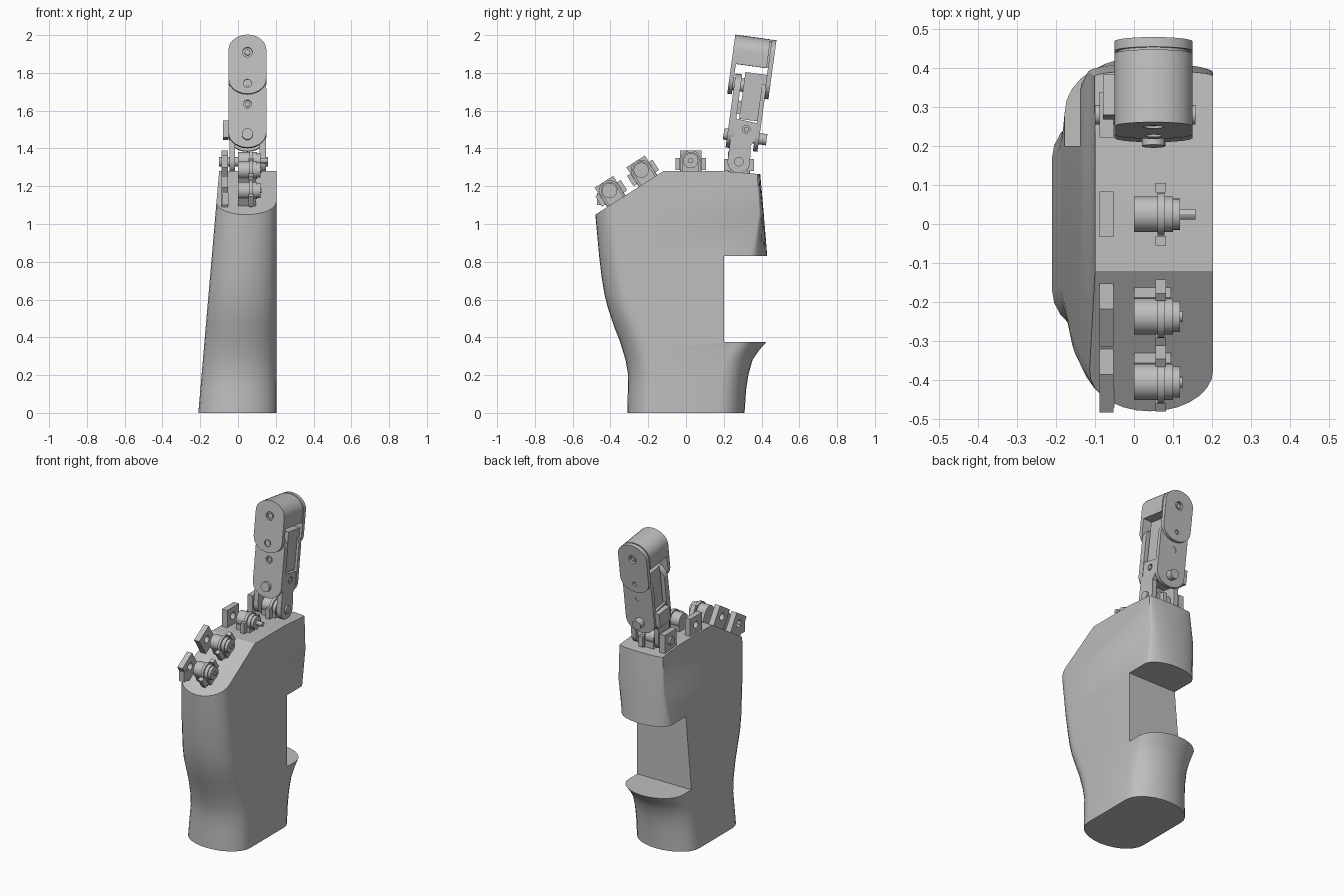
import bpy, bmesh, math
from mathutils import Matrix, Vector

if "Cube" in bpy.data.objects:
    bpy.data.objects.remove(bpy.data.objects["Cube"])

grey = bpy.data.materials.new("plain_grey")
grey.diffuse_color = (0.52, 0.52, 0.52, 1)
grey.use_nodes = True
grey.node_tree.nodes["Principled BSDF"].inputs["Base Color"].default_value = grey.diffuse_color


def finish(name, bm):
    bmesh.ops.recalc_face_normals(bm, faces=bm.faces[:])
    me = bpy.data.meshes.new(name)
    bm.to_mesh(me)
    bm.free()
    ob = bpy.data.objects.new(name, me)
    bpy.context.collection.objects.link(ob)
    me.materials.append(grey)
    return ob


def loft(name, rings):
    bm = bmesh.new()
    rows = [[bm.verts.new(p) for p in r] for r in rings]
    n = len(rows[0])
    for a, b in zip(rows, rows[1:]):
        for i in range(n):
            j = (i + 1) % n
            bm.faces.new((a[i], a[j], b[j], b[i]))
    bm.faces.new(rows[0])
    bm.faces.new(rows[-1])
    return bm


def prism(name, pts, lo, hi, axis, M=Matrix()):
    """Extrude a 2D outline along x (outline in y,z) or along y (outline in x,z)."""
    def put(a, b, c):
        return M @ Vector((c, a, b) if axis == 'x' else (a, c, b))
    return finish(name, loft(name, [[put(a, b, c) for a, b in pts] for c in (lo, hi)]))


def circle(a, b, r, n=28):
    return [(a + r * math.cos(2 * math.pi * i / n), b + r * math.sin(2 * math.pi * i / n)) for i in range(n)]


def rect(a0, a1, b0, b1):
    return [(a0, b0), (a1, b0), (a1, b1), (a0, b1)]


def capsule(cx, w, b0, b1, d0, d1, n=14):
    """Outline with curved ends of depth d0 (low end) and d1 (high end)."""
    top = [(cx + w * math.cos(math.pi * i / n), b1 - d1 + d1 * math.sin(math.pi * i / n)) for i in range(n + 1)]
    low = [(cx - w * math.cos(math.pi * i / n), b0 + d0 - d0 * math.sin(math.pi * i / n)) for i in range(n + 1)]
    return top + low


def cut(ob, cutter):
    m = ob.modifiers.new("cut", 'BOOLEAN')
    m.object, m.operation, m.solver = cutter, 'DIFFERENCE', 'EXACT'
    bpy.context.view_layer.objects.active = ob
    bpy.ops.object.modifier_apply(modifier=m.name)
    bpy.data.objects.remove(cutter)


# Palm and wrist: stacked sections (z, front y, back y, front depth, back depth)
levels = [(0, -.31, .31, .14, .14), (.12, -.308, .318, .14, .14), (.2, -.306, .33, .14, .14),
          (.28, -.32, .352, .14, .14), (.33, -.335, .385, .14, .14), (.38, -.35, .43, .14, .14),
          (.46, -.382, .43, .14, .13), (.55, -.412, .43, .13, .12), (.63, -.432, .43, .13, .11),
          (.72, -.447, .43, .13, .1), (.83, -.46, .43, .12, .09), (1.05, -.48, .412, .11, .025),
          (1.32, -.495, .388, .11, .012)]
rings = []
for z, yf, yb, df, db in levels:
    xl = -.21 + .086 * z
    cx, w = (xl + .203) / 2, (.203 - xl) / 2
    rings.append([(x, y, z) for x, y in capsule(cx, w, yf, yb, df, db)])
bm = loft("palm", rings)
# Slanted knuckle line on top
for co, no in (((0, -.12, 1.28), (0, -.539, .842)), ((0, 0, 1.28), (0, 0, 1)), ((0, .19, 1.28), (0, .08, 1))):
    r = bmesh.ops.bisect_plane(bm, geom=bm.verts[:] + bm.edges[:] + bm.faces[:], plane_co=co,
                               plane_no=no, clear_outer=True)
    edges = [e for e in r['geom_cut'] if isinstance(e, bmesh.types.BMEdge)]
    bmesh.ops.contextual_create(bm, geom=edges)
palm = finish("palm", bm)
# Thumb opening
cut(palm, prism("thumb_cutter", rect(.2, .7, .375, .83), -.5, .5, 'x'))


# Knuckle drives: origin on the pivot, local z is the surface normal
def knuckle(i, y, z, tilt, shaft=False):
    M = Matrix.Translation((0, y, z)) @ Matrix.Rotation(tilt, 4, 'X')
    n = f"knuckle_{i}_"
    arch = [(-.055, -.085), (.055, -.085)] + [(.055 * math.cos(math.pi * k / 12), .055 * math.sin(math.pi * k / 12))
                                             for k in range(13)]
    prism(n + "motor", circle(0, 0, .046), 0, .1, 'x', M)
    prism(n + "cradle", rect(-.045, .045, -.085, -.02), 0, .095, 'x', M)
    prism(n + "yoke", arch, .06, .078, 'x', M)
    for s in (-1, 1):
        prism(n + "yoke_ear", rect(s * .068 - .012, s * .068 + .012, -.05, .015), .055, .082, 'x', M)
    prism(n + "flange", circle(0, 0, .04), .1, .118, 'x', M)
    prism(n + "pin", circle(0, 0, .014, 12), .118, .158 if shaft else .124, 'x', M)
    plate = prism(n + "bracket", rect(-.058, .058, -.07, .055), -.088, -.052, 'x', M)
    cut(plate, prism("hole", circle(0, 0, .022, 20), -.2, .0 - .01, 'x', M))


slope = math.radians(32.6)
knuckle(1, -.405, 1.177, slope)
knuckle(2, -.237, 1.285, slope)
knuckle(3, .025, 1.335, 0, True)
knuckle(4, .28, 1.33, 0)
prism("bracket_foot", rect(-.47, -.42, 1.1, 1.165), -.085, -.05, 'x')

# Finger: local z runs along the finger, leaning back
F = Matrix.Translation((0, .28, 1.33)) @ Matrix.Rotation(-math.radians(7.8), 4, 'X')

# Base link side plates and cross block
link = [(.06 * math.cos(t), .06 * math.sin(t)) for t in [math.pi + math.pi * k / 12 for k in range(13)]]
link += [(.05, .09), (.068, .12), (.068, .215), (-.06, .225), (-.06, .1)]
for a, b in ((-.045, -.015), (.115, .147)):
    side = prism("base_link", link, a, b, 'x', F)
    cut(side, prism("hole", circle(.015, .175, .02, 20), a - .01, b + .01, 'x', F))
prism("base_link_pin", circle(.015, .175, .013, 16), -.05, .15, 'x', F)
prism("base_link_block", rect(-.045, .055, .1, .2), -.02, .12, 'x', F)
prism("pivot_rod", circle(0, 0, .025, 20), -.1, .158, 'x', F)
prism("link_tab", rect(-.03, .075, .125, .215), -.08, -.05, 'x', F)
prism("link_hinge", circle(.05, .135, .03, 20), -.1, .13, 'y', F)


def screw(ob, u, v, r, side):
    """Sunken round screw on the front (-1) or back (+1) of a plate."""
    lo, hi = sorted((v + side * .02, v - side * .016))
    cut(ob, prism("recess", circle(.05, u, r, 20), lo, hi, 'y', F))
    lo, hi = sorted((v - side * .017, v - side * .005))
    prism("screw", circle(.05, u, r * .6, 12), lo, hi, 'y', F)


# Middle segment
plate = prism("middle_front_plate", capsule(.05, .1, .065, .46, .08, .08), -.08, -.045, 'y', F)
screw(plate, .297, -.08, .022, -1)
plate = prism("middle_back_plate", capsule(.05, .1, .065, .46, .08, .08), .066, .09, 'y', F)
screw(plate, .297, .09, .022, 1)
prism("middle_body", rect(-.035, .135, .225, .475), -.03, .088, 'y', F)
prism("middle_spacer", rect(-.02, .12, .25, .32), -.06, 0, 'y', F)
prism("middle_hinge", circle(.05, .404, .035, 24), -.1, .1, 'y', F)

# Fingertip segment: two capsule plates around a domed body
dome = [p for p in capsule(.05, .1, .51, .664, .001, .08)]
prism("tip_body", dome, -.088, .078, 'y', F)
prism("tip_core", capsule(.05, .09, .515, .655, .001, .075), .07, .095, 'y', F)
plate = prism("tip_front_plate", capsule(.05, .1, .348, .664, .08, .08), -.11, -.086, 'y', F)
screw(plate, .57, -.11, .026, -1)
screw(plate, .404, -.11, .022, -1)
plate = prism("tip_back_plate", capsule(.05, .1, .348, .664, .08, .08), .085, .11, 'y', F)
screw(plate, .57, .11, .026, 1)
screw(plate, .404, .11, .014, 1)

# Smooth curved sides, keep edges crisp
for ob in bpy.data.objects:
    ob.select_set(True)
bpy.context.view_layer.objects.active = palm
bpy.ops.object.shade_smooth_by_angle(angle=math.radians(30))
